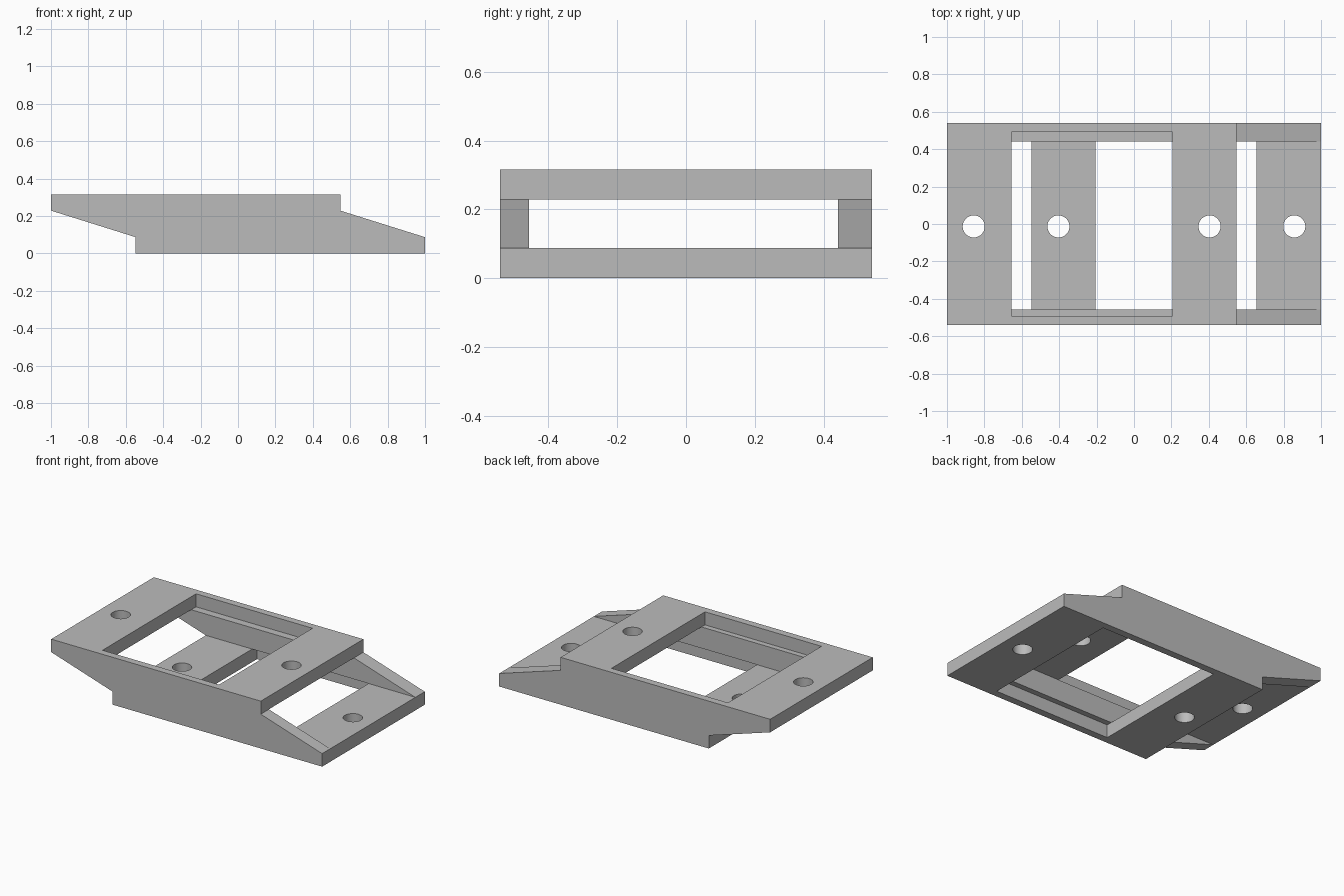
import bpy
import bmesh
from math import radians

cube = bpy.data.objects.get("Cube")
if cube:
    bpy.data.objects.remove(cube, do_unlink=True)

H, T, W = 0.316, 0.087, 0.541      # height, plate thickness, half width
STEP = 0.547                       # where each plate ends on its short side
WALL_FRONT, WALL_BACK = -0.456, 0.442
WINDOW_Y = 0.493
WINDOW_NEAR, WINDOW_FAR = 0.205, 0.655
HOLE_R, HOLE_Y = 0.059, -0.013
HOLES = (0.404, 0.857)

grey = bpy.data.materials.new("mid grey")
grey.use_nodes = True
colour = (0.5, 0.5, 0.5, 1)
grey.diffuse_color = colour
grey.node_tree.nodes["Principled BSDF"].inputs["Base Color"].default_value = colour


def make_object(name, bm):
    bmesh.ops.recalc_face_normals(bm, faces=bm.faces)
    mesh = bpy.data.meshes.new(name)
    bm.to_mesh(mesh)
    bm.free()
    mesh.materials.append(grey)
    obj = bpy.data.objects.new(name, mesh)
    bpy.context.collection.objects.link(obj)
    return obj


def box(name, x, y, z):
    bm = bmesh.new()
    bmesh.ops.create_cube(bm, size=1)
    for v in bm.verts:
        v.co = [pair[c > 0] for pair, c in zip((x, y, z), v.co)]
    return make_object(name, bm)


def cylinder(name, x, z):
    bm = bmesh.new()
    bmesh.ops.create_cone(bm, cap_ends=True, segments=48, radius1=HOLE_R,
                          radius2=HOLE_R, depth=z[1] - z[0])
    bmesh.ops.translate(bm, verts=bm.verts, vec=(x, HOLE_Y, sum(z) / 2))
    return make_object(name, bm)


def cut(target, cutter):
    cutter.hide_render = True
    mod = target.modifiers.new("cut", 'BOOLEAN')
    mod.operation = 'DIFFERENCE'
    mod.solver = 'EXACT'
    mod.object = cutter
    bpy.context.view_layer.objects.active = target
    bpy.ops.object.modifier_apply(modifier=mod.name)
    bpy.data.objects.remove(cutter, do_unlink=True)


# Body: stepped side profile, extruded across the width
half = [(-1, H), (-1, H - T), (-STEP, T), (-STEP, 0)]
profile = half + [(-x, H - z) for x, z in half]
bm = bmesh.new()
side = bm.faces.new([bm.verts.new((x, -W, z)) for x, z in profile])
wall = bmesh.ops.extrude_face_region(bm, geom=[side])
bmesh.ops.translate(bm, vec=(0, 2 * W, 0),
                    verts=[g for g in wall["geom"] if isinstance(g, bmesh.types.BMVert)])
body = make_object("stepped_bracket", bm)

# Tunnel between the two plates, leaving the side walls
cut(body, box("tunnel_cutter", (-1.2, 1.2), (WALL_FRONT, WALL_BACK), (T, H - T)))

# Window and two bolt holes in each plate
for s, z, hole_z in ((-1, (H - T, H + 0.1), (H / 2, H + 0.1)),
                     (1, (-0.1, T), (-0.1, H / 2))):
    x = sorted((-s * WINDOW_NEAR, s * WINDOW_FAR))
    cut(body, box("window_cutter", x, (-WINDOW_Y, WINDOW_Y), z))
    for hx in (-s * HOLES[0], s * HOLES[1]):
        cut(body, cylinder("hole_cutter", hx, hole_z))

# Smooth hole walls, sharp edges elsewhere
bpy.ops.object.select_all(action='DESELECT')
body.select_set(True)
bpy.context.view_layer.objects.active = body
bpy.ops.object.shade_smooth_by_angle(angle=radians(15))
